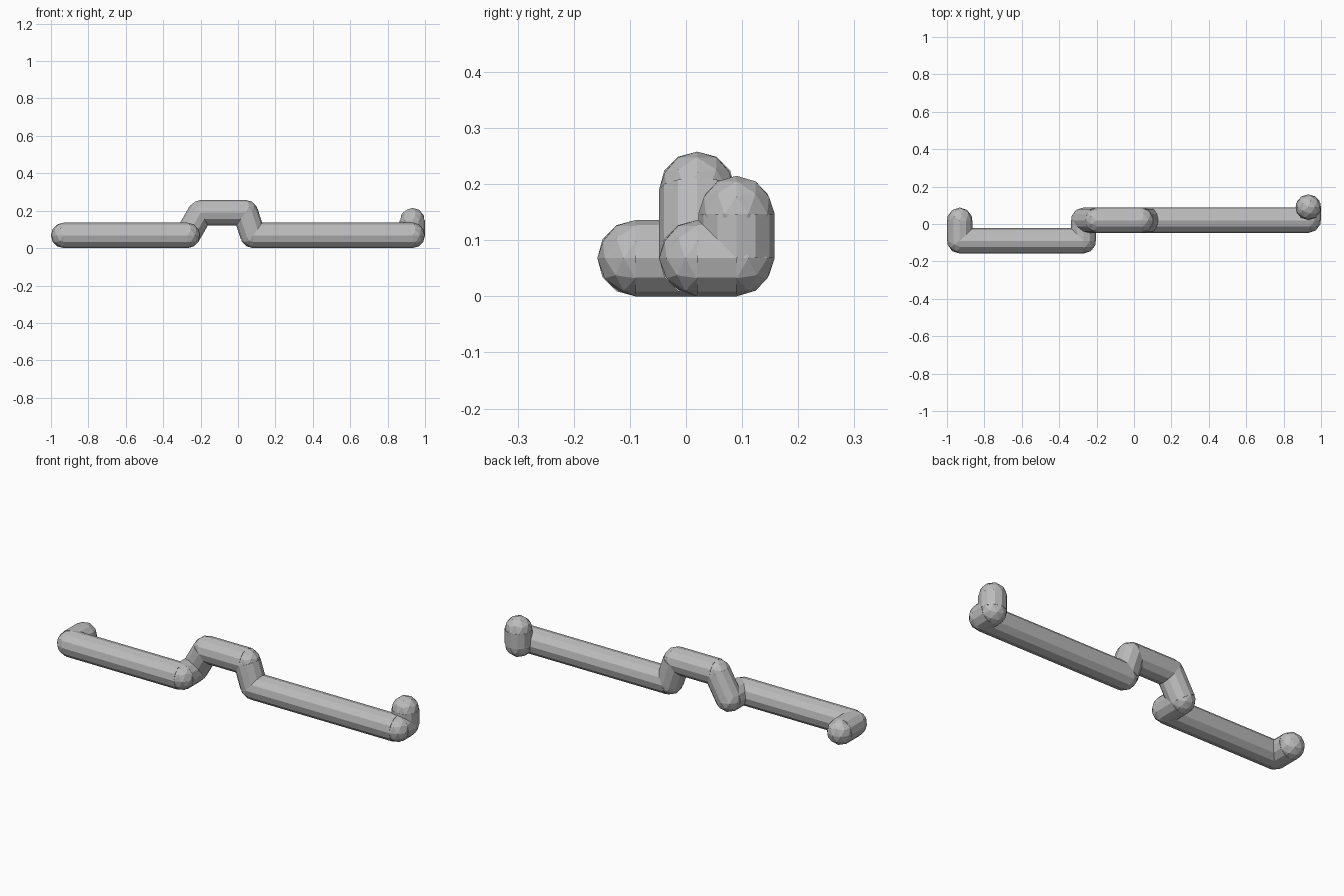
import bpy
from mathutils import Vector

cube = bpy.data.objects.get("Cube")
if cube:
    bpy.data.objects.remove(cube, do_unlink=True)

RADIUS = 0.068
END = 0.932
LOW, HIGH = RADIUS, 0.19
MID = 0.02

# Single matte grey
grey = bpy.data.materials.new("matte_grey")
grey.use_nodes = True
colour = (0.5, 0.5, 0.5, 1)
grey.diffuse_color = colour
grey.node_tree.nodes["Principled BSDF"].inputs["Base Color"].default_value = colour


def finish(name):
    obj = bpy.context.object
    obj.name = name
    obj.data.materials.append(grey)
    return obj


def joint(name, centre):
    bpy.ops.mesh.primitive_ico_sphere_add(subdivisions=2, radius=RADIUS, location=centre)
    finish(name)


def rod(name, start, end):
    start, end = Vector(start), Vector(end)
    span = end - start
    bpy.ops.mesh.primitive_cylinder_add(
        vertices=12, radius=RADIUS, depth=span.length, location=(start + end) / 2)
    obj = finish(name)
    obj.rotation_euler = span.to_track_quat("Z", "Y").to_euler()


# Bent path: each rod is named with the point where it ends
path = [
    ("right_tip", (-END, MID, LOW)),
    ("right_hook", (-END, -0.09, LOW)),
    ("right_bar", (-0.27, -0.09, LOW)),
    ("middle_step", (-0.27, MID, LOW)),
    ("arch_right_leg", (-0.2, MID, HIGH)),
    ("arch_top", (0.04, MID, HIGH)),
    ("arch_left_leg", (0.08, MID, LOW)),
    ("left_bar", (END, MID, LOW)),
    ("left_hook", (END, 0.09, LOW)),
    ("left_upright", (END, 0.09, 0.147)),
]

for name, point in path:
    joint(name + "_joint", point)
for (_, start), (name, end) in zip(path, path[1:]):
    rod(name, start, end)
